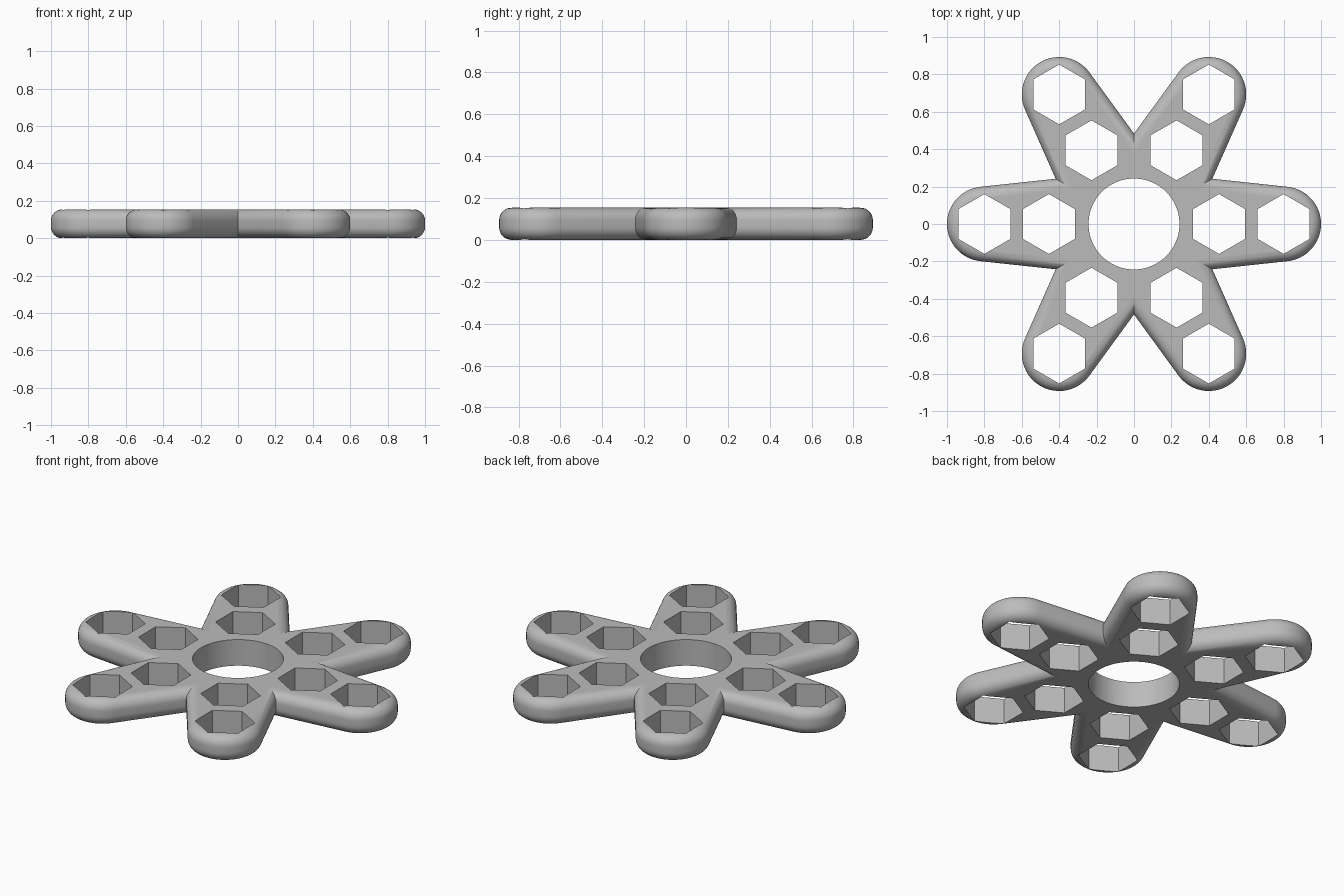
import bpy, bmesh
from math import sin, cos, pi, asin, tan, radians
from mathutils import Matrix, Vector

cube = bpy.data.objects.get("Cube")
if cube:
    bpy.data.objects.remove(cube, do_unlink=True)

HEIGHT = 0.154
FILLET = 0.06
ARM_LENGTH, TIP_R, ROOT_R = 0.8, 0.2, 0.285
ARC_STEPS, FILLET_STEPS = 32, 8

grey = bpy.data.materials.new("plain grey")
grey.use_nodes = True
grey.diffuse_color = (0.5, 0.5, 0.5, 1)
grey.node_tree.nodes["Principled BSDF"].inputs["Base Color"].default_value = (0.5, 0.5, 0.5, 1)


def make_object(name, bm):
    bmesh.ops.recalc_face_normals(bm, faces=bm.faces)
    mesh = bpy.data.meshes.new(name)
    bm.to_mesh(mesh)
    bm.free()
    mesh.materials.append(grey)
    obj = bpy.data.objects.new(name, mesh)
    bpy.context.collection.objects.link(obj)
    return obj


def star_outline(inset):
    """Outline of six tapered round-ended arms, pulled in by inset."""
    taper = asin((ROOT_R - TIP_R) / ARM_LENGTH)
    valley_x = (ROOT_R - inset) / (sin(taper) + cos(taper) * tan(pi / 6))
    sweep = pi / 2 - taper
    arm = [Vector((valley_x, -valley_x * tan(pi / 6), 0))]
    for i in range(ARC_STEPS + 1):
        a = -sweep + 2 * sweep * i / ARC_STEPS
        arm.append(Vector((ARM_LENGTH + (TIP_R - inset) * cos(a), (TIP_R - inset) * sin(a), 0)))
    return [Matrix.Rotation(k * pi / 3, 3, 'Z') @ p for k in range(6) for p in arm]


# Body: stacked outlines that follow a quarter round at the bottom and top
layers = []
for i in range(FILLET_STEPS + 1):
    a = pi / 2 * i / FILLET_STEPS
    layers.append((FILLET * (1 - sin(a)), FILLET * (1 - cos(a))))
layers += [(inset, HEIGHT - z) for inset, z in reversed(layers)]

bm = bmesh.new()
rings = [[bm.verts.new((p.x, p.y, z)) for p in star_outline(inset)] for inset, z in layers]
for low, high in zip(rings, rings[1:]):
    for i in range(len(low)):
        j = (i + 1) % len(low)
        bm.faces.new((low[i], low[j], high[j], high[i]))
bm.faces.new(rings[0][::-1])
bm.faces.new(rings[-1])
body = make_object("six_arm_plate", bm)

# Cutter: centre bore and two hexagonal holes in each arm
bm = bmesh.new()


def add_prism(x, y, radius, sides, turn):
    place = Matrix.Translation((x, y, HEIGHT / 2)) @ Matrix.Rotation(turn, 4, 'Z')
    bmesh.ops.create_cone(bm, cap_ends=True, segments=sides, radius1=radius,
                          radius2=radius, depth=HEIGHT * 3, matrix=place)


add_prism(0, 0, 0.243, 96, 0)
for k in range(6):
    for distance in (0.455, ARM_LENGTH):
        # Hexagon corners point along y
        points_y = Matrix.Rotation(pi / 2, 2)
        angle = k * pi / 3
        add_prism(distance * cos(angle), distance * sin(angle), 0.16, 6, 0)
# Align hexagon corners with y whatever the primitive's starting corner is
for vert_group in [f for f in bm.faces if len(f.verts) == 6]:
    c = vert_group.calc_center_median()
    for i, v in enumerate(vert_group.verts):
        d = v.co - c
        a = round((math_a := Vector((1, 0)).angle_signed(d.xy) * -1) / (pi / 3) - 0.5) + 0.5
        v.co.x, v.co.y = c.x + 0.16 * cos(a * pi / 3), c.y + 0.16 * sin(a * pi / 3)
cutter = make_object("hole_cutter", bm)
cutter.hide_render = True

# Cut the holes
cut = body.modifiers.new("holes", 'BOOLEAN')
cut.operation = 'DIFFERENCE'
cut.solver = 'EXACT'
cut.object = cutter
bpy.context.view_layer.objects.active = body
body.select_set(True)
bpy.ops.object.modifier_apply(modifier=cut.name)
bpy.data.objects.remove(cutter, do_unlink=True)

# Smooth rounded sides, keep the top and bottom flat
bpy.ops.object.shade_smooth_by_angle(angle=radians(30))
for face in body.data.polygons:
    if abs(face.normal.z) > 0.999:
        face.use_smooth = False
